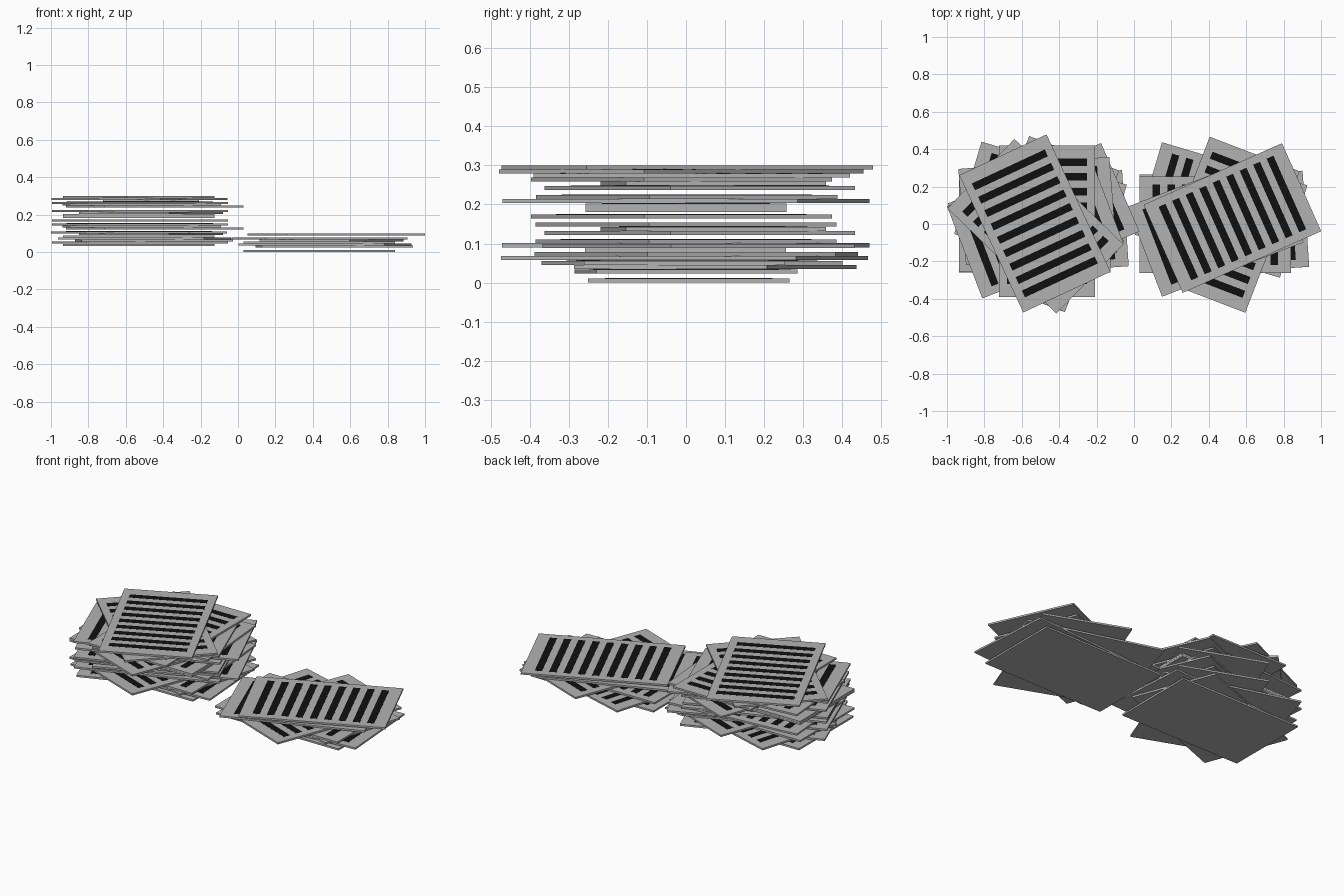
import bpy, bmesh
from math import radians
from mathutils import Matrix

if "Cube" in bpy.data.objects:
    bpy.data.objects.remove(bpy.data.objects["Cube"])

LENGTH, WIDTH, THICK = 0.81, 0.515, 0.0105
BARS, PITCH = 9, 0.079

black = bpy.data.materials.new("black_bars")
black.diffuse_color = (0.005, 0.005, 0.005, 1)
black.use_nodes = True
black.node_tree.nodes["Principled BSDF"].inputs["Base Color"].default_value = black.diffuse_color
grey = bpy.data.materials.new("plate_grey")
grey.diffuse_color = (0.45, 0.45, 0.45, 1)
grey.use_nodes = True
grey.node_tree.nodes["Principled BSDF"].inputs["Base Color"].default_value = grey.diffuse_color


def add_box(bm, size, centre, mat=0):
    m = Matrix.Translation(centre) @ Matrix.Diagonal((*size, 1))
    verts = bmesh.ops.create_cube(bm, size=1, matrix=m)["verts"]
    for f in {f for v in verts for f in v.link_faces}:
        f.material_index = mat


# One plate with a row of crosswise black bars on its upper face
bm = bmesh.new()
add_box(bm, (LENGTH, WIDTH, THICK), (0, 0, 0))
for i in range(BARS):
    x = (i - (BARS - 1) / 2) * PITCH
    add_box(bm, (0.04, 0.43, 0.001), (x, 0, THICK / 2), 1)
plate = bpy.data.meshes.new("barred_plate")
bm.to_mesh(plate)
bm.free()
plate.materials.append(grey)
plate.materials.append(black)


def stack(name, sheets):
    for i, (x, y, z, angle) in enumerate(sheets):
        ob = bpy.data.objects.new(f"{name}_plate_{i + 1}", plate)
        ob.location = (x, y, z - 0.0025)
        ob.rotation_euler.z = radians(angle)
        bpy.context.collection.objects.link(ob)


# Shared lower run of plates, repeated in both stacks
lower = [(0.435, 0.007, 0.008, 0), (0.515, 0.0, 0.031, 4),
         (0.465, 0.075, 0.042, -16.5), (0.435, -0.004, 0.053, 0),
         (0.50, -0.004, 0.065, 69), (0.436, -0.003, 0.075, 21)]

# Low right stack
stack("right", lower + [(0.526, 0.032, 0.096, 24)])

# Tall left stack
left = [(x - 0.965, y + 0.003, z + 0.033, a) for x, y, z, a in lower]
left += [(-0.525, 0.015, 0.053, 21), (-0.445, 0.035, 0.129, 23.5),
         (-0.515, 0.07, 0.14, 4.6), (-0.525, 0.0, 0.151, 21),
         (-0.525, -0.012, 0.172, 21), (-0.53, 0.0, 0.189, 0),
         (-0.53, 0.0, 0.2, 0), (-0.465, 0.0, 0.211, 69),
         (-0.525, 0.002, 0.222, 21), (-0.445, 0.035, 0.245, 23.5),
         (-0.515, 0.07, 0.256, 4.6), (-0.525, -0.012, 0.266, 21),
         (-0.465, 0.015, 0.277, 90), (-0.527, -0.012, 0.287, -44),
         (-0.53, 0.003, 0.297, -65)]
stack("left", left)
